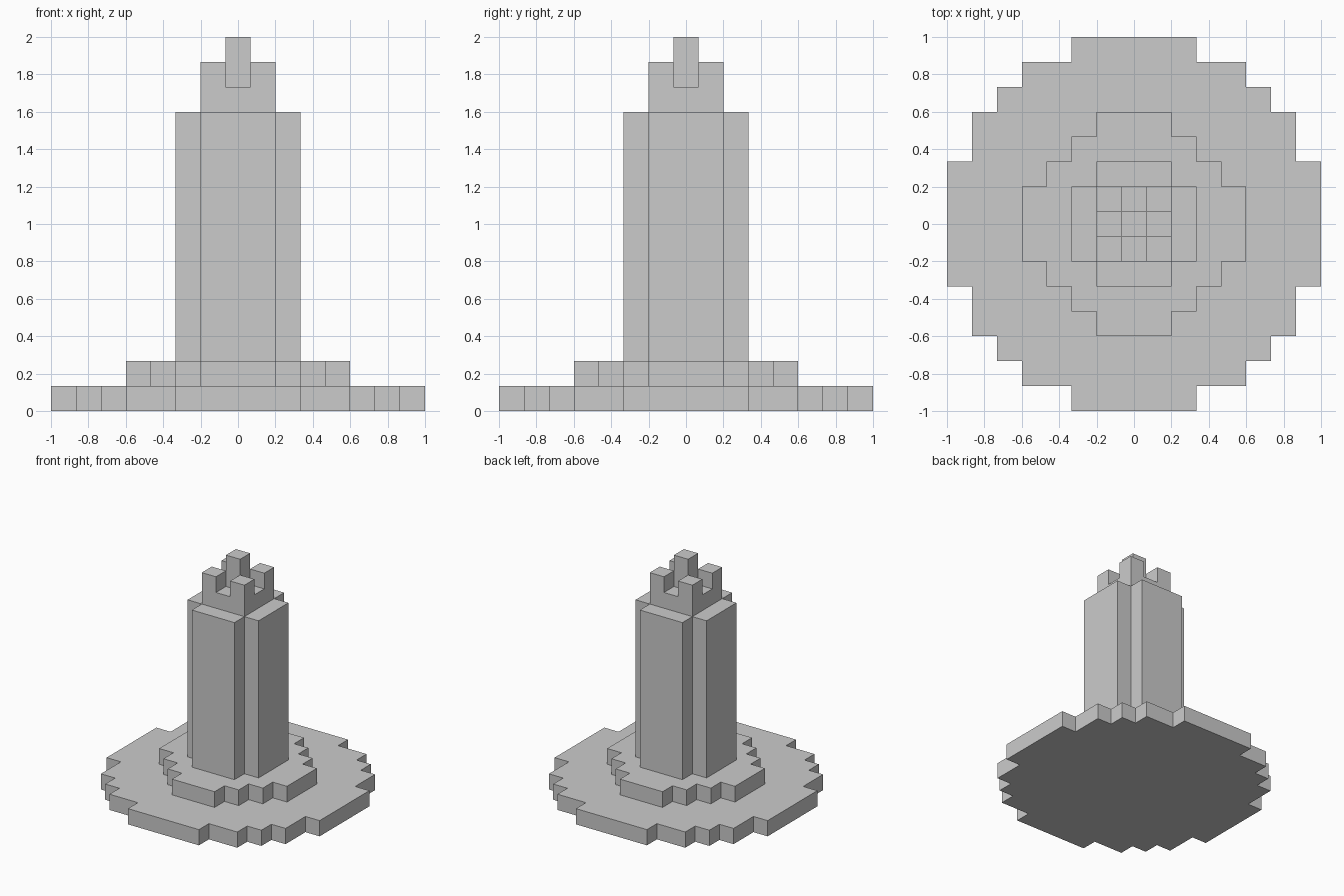
import bpy, bmesh

if "Cube" in bpy.data.objects:
    bpy.data.objects.remove(bpy.data.objects["Cube"])

U = 2 / 15  # one block


def stepped_slab(name, steps, z0, z1):
    """Extrude a stepped outline; steps are the outer corners of one quadrant."""
    quad = [steps[0]]
    for (xa, ya), (xb, yb) in zip(steps, steps[1:]):
        quad += [(xb, ya), (xb, yb)]
    outline = []
    for _ in range(4):
        outline += quad
        quad = [(-y, x) for x, y in quad]
    bm = bmesh.new()
    face = bm.faces.new([bm.verts.new((x * U, y * U, z0 * U)) for x, y in outline])
    ext = bmesh.ops.extrude_face_region(bm, geom=[face], use_keep_orig=True)
    top = [g for g in ext["geom"] if isinstance(g, bmesh.types.BMVert)]
    bmesh.ops.translate(bm, verts=top, vec=(0, 0, (z1 - z0) * U))
    bmesh.ops.recalc_face_normals(bm, faces=bm.faces)
    mesh = bpy.data.meshes.new(name)
    bm.to_mesh(mesh)
    bm.free()
    ob = bpy.data.objects.new(name, mesh)
    bpy.context.collection.objects.link(ob)
    return ob


# Round stepped base and plinth
stepped_slab("base_disc", [(7.5, 2.5), (6.5, 4.5), (5.5, 5.5), (4.5, 6.5), (2.5, 7.5)], 0, 1)
stepped_slab("plinth", [(4.5, 1.5), (3.5, 2.5), (2.5, 3.5), (1.5, 4.5)], 1, 2)

# Cross-shaped column
stepped_slab("column", [(2.5, 1.5), (1.5, 2.5)], 2, 12)

# Crown: square floor, four corner posts, taller centre spike
stepped_slab("crown_floor", [(1.5, 1.5)], 12, 13)
for sx in (-1, 1):
    for sy in (-1, 1):
        post = stepped_slab("crown_corner_post", [(0.5, 0.5)], 13, 14)
        post.location = (sx * U, sy * U, 0)
stepped_slab("centre_spike", [(0.5, 0.5)], 13, 15)
